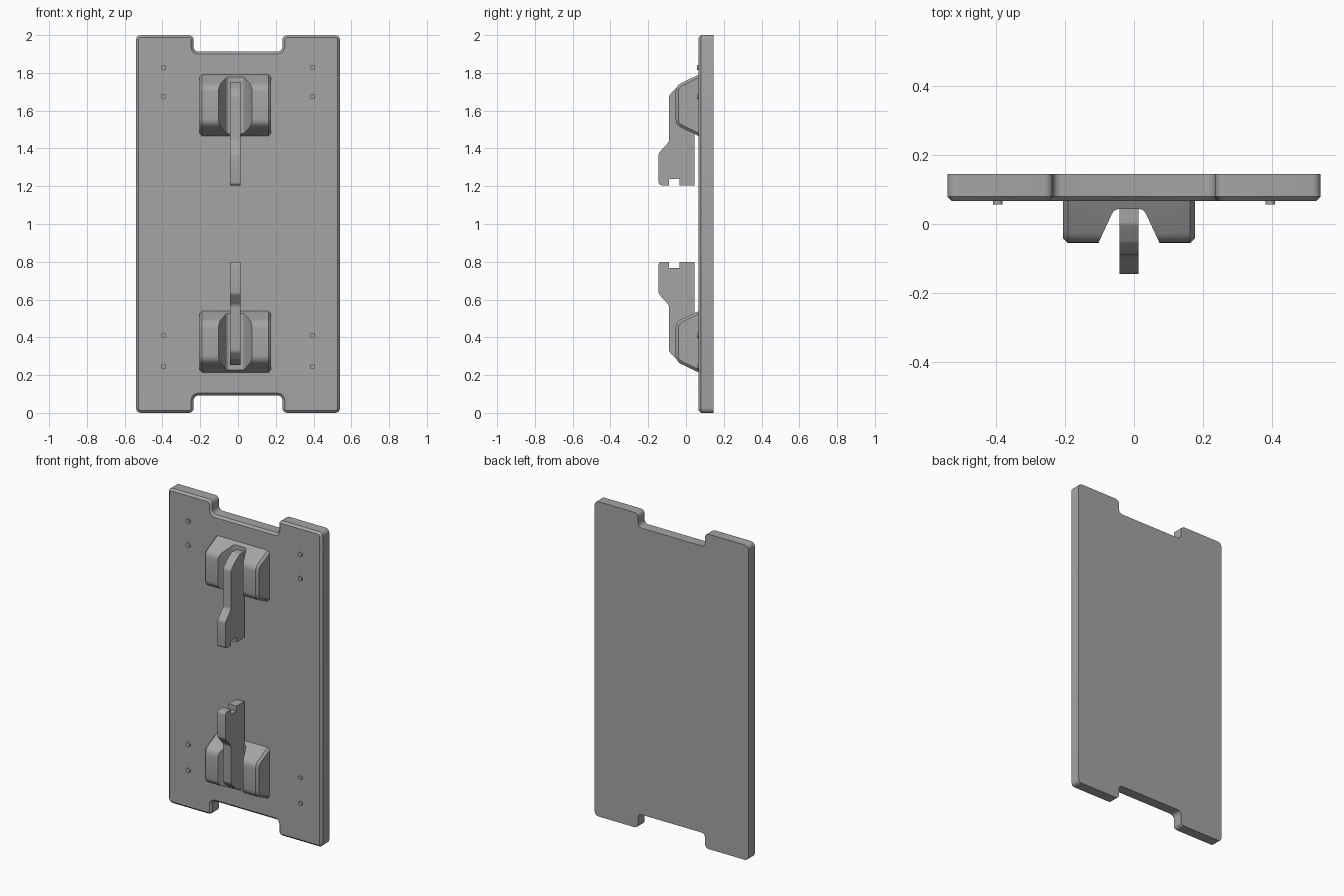
import bpy, bmesh, math
from mathutils import Vector

if "Cube" in bpy.data.objects:
    bpy.data.objects.remove(bpy.data.objects["Cube"])

MID_Z = 1.0025      # the two latches mirror about this height
CX = -0.0145        # latches sit slightly off centre

# Dark grey finish shared by every part
grey = bpy.data.materials.new("dark_grey")
grey.diffuse_color = (0.376, 0.376, 0.376, 1)
grey.use_nodes = True
grey.node_tree.nodes["Principled BSDF"].inputs["Base Color"].default_value = grey.diffuse_color


def rounded(pts, radii, seg=4):
    """Fillet polygon corners."""
    out, n = [], len(pts)
    for i, r in enumerate(radii):
        p = Vector(pts[i])
        if r == 0:
            out.append(p)
            continue
        u = (Vector(pts[i - 1]) - p).normalized()
        v = (Vector(pts[(i + 1) % n]) - p).normalized()
        half = u.angle(v) / 2
        d = r / math.tan(half)
        c = p + (u + v).normalized() * (r / math.sin(half))
        a, b = p + u * d - c, p + v * d - c
        total = a.angle(b)
        for k in range(seg + 1):
            t = k / seg
            out.append(c + (a * math.sin((1 - t) * total) + b * math.sin(t * total)) / math.sin(total))
    return out


def prism(name, pts, axis, lo, hi, bevel=0, pick=None):
    """Extrude a 2D profile along an axis; bevel the edges chosen by pick."""
    def place(p, h):
        q = list(p)
        q.insert("xyz".index(axis), h)
        return q
    bm = bmesh.new()
    face = bm.faces.new([bm.verts.new(place(p, lo)) for p in pts])
    ext = bmesh.ops.extrude_face_region(bm, geom=[face], use_keep_orig=True)
    move = Vector(place((0, 0), hi - lo))
    bmesh.ops.translate(bm, vec=move, verts=[g for g in ext["geom"] if isinstance(g, bmesh.types.BMVert)])
    bmesh.ops.recalc_face_normals(bm, faces=bm.faces)
    if bevel:
        bmesh.ops.bevel(bm, geom=[e for e in bm.edges if pick(e)], offset=bevel,
                        segments=1, affect='EDGES', profile=0.5)
        bmesh.ops.recalc_face_normals(bm, faces=bm.faces)
    mesh = bpy.data.meshes.new(name)
    bm.to_mesh(mesh)
    bm.free()
    ob = bpy.data.objects.new(name, mesh)
    bpy.context.collection.objects.link(ob)
    return ob


def activate(ob):
    bpy.ops.object.select_all(action='DESELECT')
    ob.select_set(True)
    bpy.context.view_layer.objects.active = ob


def finish(ob):
    """Smooth shading with sharp edges kept, plus the grey finish."""
    activate(ob)
    bpy.ops.object.shade_smooth_by_angle(angle=math.radians(28))
    ob.data.materials.clear()
    ob.data.materials.append(grey)


# Back plate with notched top and bottom, chamfered on the front
half = [(0.54, 0), (0.54, 2), (0.235, 2), (0.235, 1.913)]
outline = half + [(-x, z) for x, z in reversed(half)]
outline += [(-0.235, 0), (-0.235, 0.092), (0.235, 0.092), (0.235, 0)]
plate = prism("back_plate", rounded(outline, [0.025] * len(outline)), 'y', 0.067, 0.145, 0.013,
              lambda e: all(v.co.y < 0.068 for v in e.verts))
finish(plate)

block_pts = [(0.08, 1.797), (-0.055, 1.732), (-0.055, 1.524), (0.08, 1.46)]
lever_pts = [(0.044, 1.752), (0.0, 1.752), (-0.052, 1.72), (-0.09, 1.68), (-0.09, 1.435), (-0.145, 1.375),
             (-0.145, 1.205), (-0.09, 1.205), (-0.09, 1.237), (-0.035, 1.237), (-0.035, 1.205), (0.044, 1.205)]
groove_pts = [(CX + x, y) for x, y in [(-0.1, -0.08), (-0.043, 0.043), (0.043, 0.043), (0.1, -0.08)]]

for level, flip in (("upper", False), ("lower", True)):
    def side(pts):
        return [(y, 2 * MID_Z - z if flip else z) for y, z in pts]

    # Mounting block with a tapered groove down the middle
    block = prism(level + "_block", rounded(side(block_pts), [0, .05, .05, 0]), 'x',
                  CX - 0.1905, CX + 0.1905, 0.014,
                  lambda e: abs(e.verts[0].co.x - e.verts[1].co.x) < 1e-5
                  and min(v.co.y for v in e.verts) < 0.075)
    cutter = prism("groove_cutter", rounded(groove_pts, [0, .022, .022, 0]), 'z', -1, 3)
    cutter.hide_render = True
    mod = block.modifiers.new("groove", 'BOOLEAN')
    mod.operation, mod.solver, mod.object = 'DIFFERENCE', 'EXACT', cutter
    activate(block)
    bpy.ops.object.modifier_apply(modifier="groove")
    bpy.data.objects.remove(cutter)
    finish(block)

    # Lever arm with a notched hook end
    lever = prism(level + "_lever",
                  rounded(side(lever_pts), [0, .02, .02, .03, .03, .03, .015, 0, 0, 0, 0, 0]),
                  'x', CX - 0.028, CX + 0.028)
    finish(lever)

# Small locating pins
for i, z in enumerate((1.828, 1.675, 0.41, 0.245)):
    for s, label in ((-1, "left"), (1, "right")):
        bpy.ops.mesh.primitive_cylinder_add(vertices=16, radius=0.014, depth=0.025,
                                            location=(s * 0.394, 0.0695, z),
                                            rotation=(math.pi / 2, 0, 0))
        pin = bpy.context.object
        pin.name = f"pin_{label}_{i + 1}"
        finish(pin)
